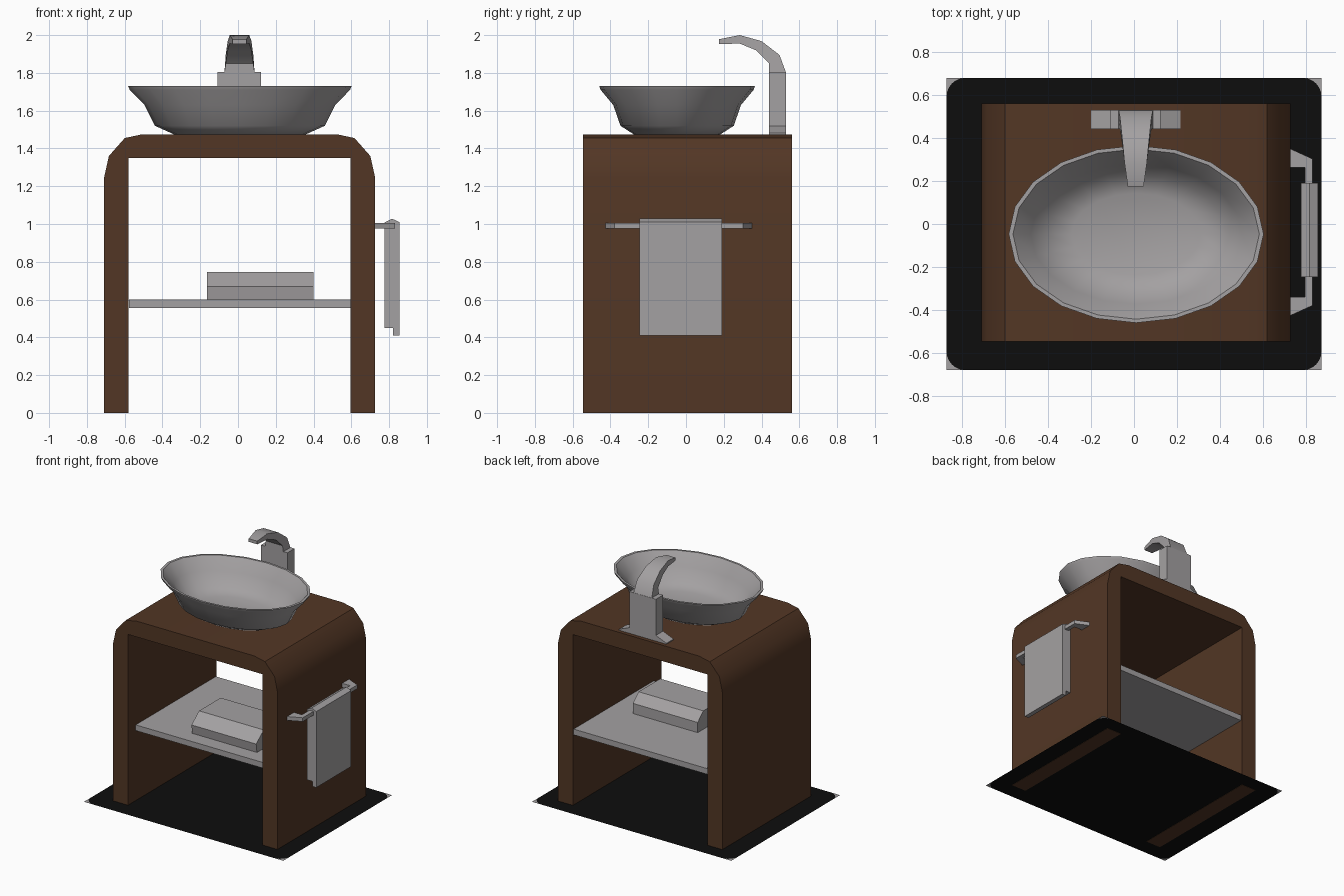
import bpy, bmesh, math
from mathutils import Vector

if "Cube" in bpy.data.objects:
    bpy.data.objects.remove(bpy.data.objects["Cube"])


def material(name, rgb):
    m = bpy.data.materials.new(name)
    m.diffuse_color = (*rgb, 1)
    m.use_nodes = True
    m.node_tree.nodes["Principled BSDF"].inputs["Base Color"].default_value = m.diffuse_color
    return m


WOOD = material("dark wood", (0.085, 0.037, 0.018))
GREY = material("pale grey", (0.37, 0.355, 0.36))
BLACK = material("black mat", (0.004, 0.004, 0.004))


def finish(name, bm, mats, smooth=None, solid=True):
    if solid:
        bmesh.ops.recalc_face_normals(bm, faces=bm.faces)
    me = bpy.data.meshes.new(name)
    bm.to_mesh(me)
    bm.free()
    ob = bpy.data.objects.new(name, me)
    bpy.context.collection.objects.link(ob)
    for m in mats:
        me.materials.append(m)
    if smooth:
        bpy.ops.object.select_all(action='DESELECT')
        ob.select_set(True)
        bpy.context.view_layer.objects.active = ob
        bpy.ops.object.shade_smooth_by_angle(angle=math.radians(smooth))
    return ob


def prism(name, pts, axis, lo, hi, mat, smooth=None):
    """Extrude a 2D outline along one axis (outline uses the other two axes in order)."""
    bm = bmesh.new()

    def at(p, d):
        c = list(p)
        c.insert("xyz".index(axis), d)
        return bm.verts.new(c)
    a = [at(p, lo) for p in pts]
    b = [at(p, hi) for p in pts]
    bm.faces.new(a)
    bm.faces.new(b[::-1])
    for i in range(len(pts)):
        j = (i + 1) % len(pts)
        bm.faces.new((a[i], a[j], b[j], b[i]))
    return finish(name, bm, [mat], smooth)


# Arched wooden cabinet
half = [(0.5875, 1.35), (0.5875, 0), (0.7175, 0), (0.7175, 1.245),
        (0.692, 1.36), (0.608, 1.455), (0.515, 1.475)]
outline = half + [(-x, z) for x, z in half[::-1]]
prism("cabinet_frame", [(x + 0.0085, z) for x, z in outline], "y", -0.545, 0.56, WOOD, 35)

# Shelf and folded towel
prism("shelf", [(-0.578, 0.555), (0.597, 0.555), (0.597, 0.6), (-0.578, 0.6)],
      "y", -0.45, 0.55, GREY)
prism("folded_towel", [(-0.335, 0.6), (-0.345, 0.67), (-0.25, 0.745),
                       (0.02, 0.745), (0.09, 0.68), (0.09, 0.6)],
      "x", -0.165, 0.4, GREY)

# Oval basin: rings of (x radius, y radius, height), outside then inside
rings = [(0.35, 0.23, 1.475), (0.45, 0.30, 1.52), (0.505, 0.338, 1.63), (0.583, 0.405, 1.71),
         (0.592, 0.412, 1.73), (0.572, 0.395, 1.73), (0.49, 0.325, 1.64),
         (0.42, 0.275, 1.545), (0.30, 0.19, 1.51)]
SEG = 20
bm = bmesh.new()
loops = [[bm.verts.new((0.01 + rx * math.cos(2 * math.pi * i / SEG),
                        -0.047 + ry * math.sin(2 * math.pi * i / SEG), z))
          for i in range(SEG)] for rx, ry, z in rings]
for a, b in zip(loops, loops[1:]):
    for i in range(SEG):
        j = (i + 1) % SEG
        bm.faces.new((a[i], a[j], b[j], b[i]))
bm.faces.new(loops[0][::-1])
bm.faces.new(loops[-1])
finish("basin", bm, [GREY], 40)

# Tap: flared base with column, then tapering curved spout
col = [(-0.2, 1.475), (0.215, 1.475), (0.215, 1.482), (0.123, 1.52), (0.123, 1.805),
       (-0.108, 1.805), (-0.108, 1.52), (-0.2, 1.482)]
prism("tap_column", col, "y", 0.44, 0.53, GREY)

outer = [(0.53, 1.80), (0.495, 1.895), (0.40, 1.968), (0.285, 2.0), (0.175, 1.978)]
inner = [(0.44, 1.80), (0.44, 1.85), (0.37, 1.92), (0.285, 1.955), (0.175, 1.953)]
widths = [0.08, 0.073, 0.063, 0.052, 0.037]
bm = bmesh.new()
sections = [[bm.verts.new((0.008 + s * w, y, z)) for s, (y, z) in
             ((-1, o), (1, o), (1, n), (-1, n))]
            for o, n, w in zip(outer, inner, widths)]
for a, b in zip(sections, sections[1:]):
    for i in range(4):
        j = (i + 1) % 4
        bm.faces.new((a[i], a[j], b[j], b[i]))
bm.faces.new(sections[0])
bm.faces.new(sections[-1])
finish("tap_spout", bm, [GREY], 35)

# Towel rail on the right side with its hanging towel
end = [(0.795, 0.30), (0.72, 0.30), (0.72, 0.39), (0.83, 0.34)]
rail = end + [(x, -y) for x, y in end[::-1]]
prism("towel_rail", [(x, y - 0.038) for x, y in rail], "z", 0.975, 1.005, GREY)
prism("hanging_towel", [(0.775, 0.45), (0.775, 1.008), (0.815, 1.028), (0.855, 1.01),
                        (0.855, 0.41), (0.82, 0.41), (0.82, 0.45)],
      "y", -0.245, 0.19, GREY)

# Flat floor mat: black rounded rectangle, grey corner pieces
X, Y, R = 0.87, 0.678, 0.085
bm = bmesh.new()
ring = []
for k, (sx, sy) in enumerate(((1, 1), (-1, 1), (-1, -1), (1, -1))):
    arc = []
    for i in range(7):
        t = math.pi / 2 * (k + i / 6)
        arc.append(bm.verts.new((sx * (X - R) + R * math.cos(t),
                                 sy * (Y - R) + R * math.sin(t), 0.002)))
    tip = bm.verts.new((sx * X, sy * Y, 0.002))
    for a, b in zip(arc, arc[1:]):
        bm.faces.new((tip, b, a)).material_index = 1
    ring += arc
bm.faces.new(ring)
for f in bm.faces:
    f.normal_update()
    if f.normal.z < 0:
        f.normal_flip()
finish("floor_mat", bm, [BLACK, GREY], solid=False)
